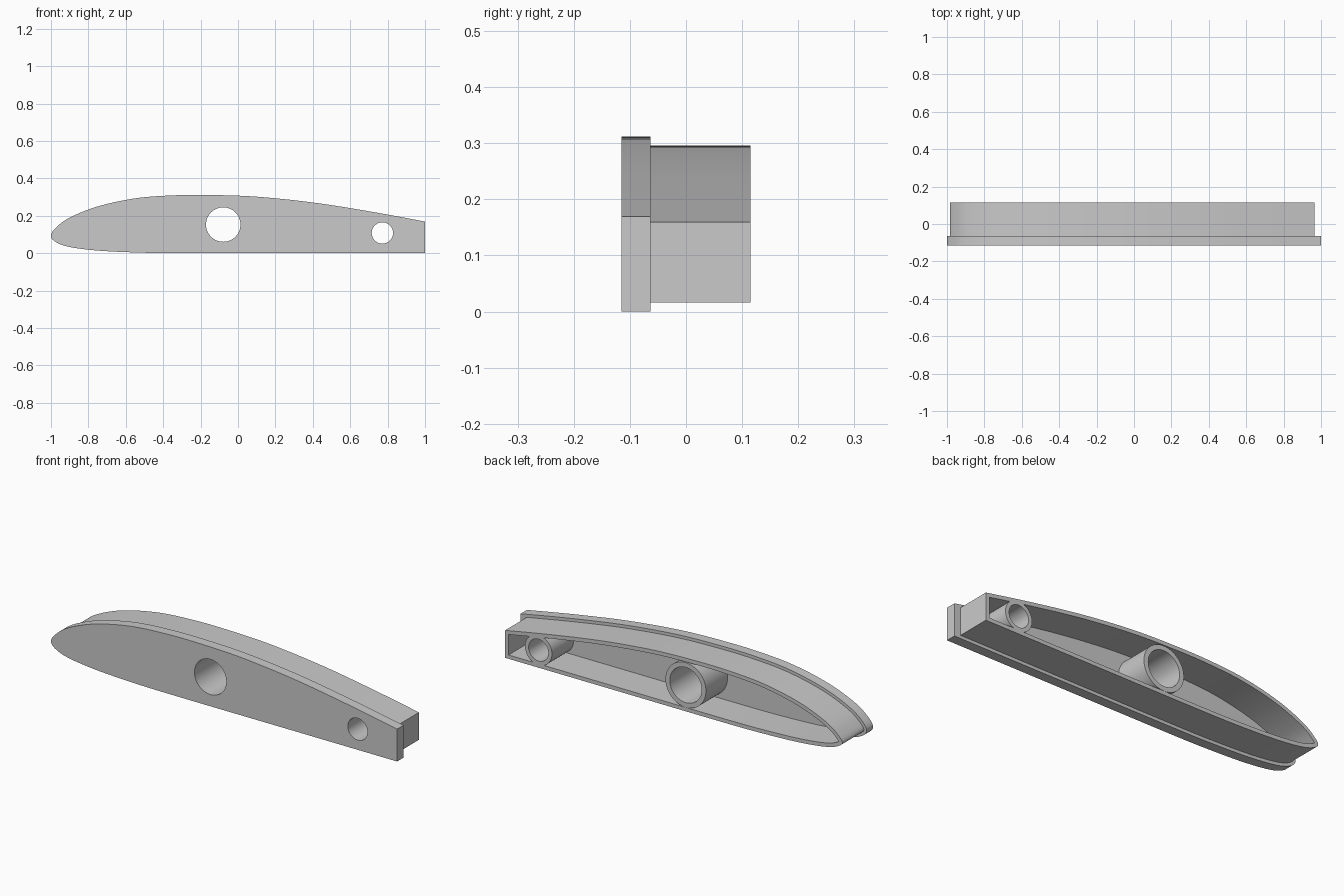
import bpy, bmesh, math
from mathutils import Vector
from mathutils.geometry import intersect_line_line_2d

cube = bpy.data.objects.get("Cube")
if cube:
    bpy.data.objects.remove(cube)

grey = bpy.data.materials.new("plain grey")
grey.use_nodes = True
colour = (0.59, 0.59, 0.59, 1)
grey.diffuse_color = colour
grey.node_tree.nodes["Principled BSDF"].inputs["Base Color"].default_value = colour

FRONT, STEP, BACK = -0.115, -0.063, 0.115

# Aerofoil control points: along the bottom, round the nose, back over the top
CONTROL = [(1.2, 0), (0.4, 0), (-0.3, 0), (-0.55, 0.004), (-0.75, 0.014), (-0.9, 0.033),
           (-0.975, 0.06), (-1, 0.093), (-0.975, 0.135), (-0.9, 0.19), (-0.75, 0.25),
           (-0.55, 0.293), (-0.35, 0.309), (-0.15, 0.311), (0.1, 0.302), (0.4, 0.271),
           (0.7, 0.224), (1, 0.169), (1.2, 0.13)]


def smooth_curve(points, steps=8):
    """Catmull-Rom curve through the control points."""
    p = [Vector(q) for q in points]
    p = [2 * p[0] - p[1]] + p + [2 * p[-1] - p[-2]]
    out = []
    for a, b, c, d in zip(p, p[1:], p[2:], p[3:]):
        for i in range(steps):
            t = i / steps
            out.append(0.5 * (2 * b + (c - a) * t + (2 * a - 5 * b + 4 * c - d) * t * t
                              + (3 * b - a - 3 * c + d) * t ** 3))
    return out + [p[-2]]


CURVE = smooth_curve(CONTROL)


def trim_loop(pts):
    """Cut off the loop where an inset curve crosses itself at the nose."""
    for i in range(len(pts) - 3):
        for j in range(len(pts) - 2, i + 1, -1):
            hit = intersect_line_line_2d(pts[i], pts[i + 1], pts[j], pts[j + 1])
            if hit:
                return pts[:i + 1] + [hit] + pts[j + 1:]
    return pts


def aerofoil(inset, tail):
    """Outline moved inwards by inset and cut square at x = tail."""
    pts = []
    for i, p in enumerate(CURVE):
        t = (CURVE[min(i + 1, len(CURVE) - 1)] - CURVE[max(i - 1, 0)]).normalized()
        pts.append(p + Vector((t.y, -t.x)) * inset)
    pts = trim_loop(pts)
    out = []
    for a, b in zip(pts, pts[1:]):
        if (a.x > tail) != (b.x > tail):
            out.append(a.lerp(b, (tail - a.x) / (b.x - a.x)))
        if b.x < tail - 0.001:
            out.append(b)
    return out


def circle(x, z, r, n=64):
    return [Vector((x + r * math.cos(i * math.tau / n), z + r * math.sin(i * math.tau / n)))
            for i in range(n)]


def prism(name, outline, y0, y1):
    """Closed solid between two copies of an outline in the xz plane."""
    bm = bmesh.new()
    near, far = [[bm.verts.new((p.x, y, p.y)) for p in outline] for y in (y0, y1)]
    bm.faces.new(near)
    bm.faces.new(far[::-1])
    for i in range(len(outline)):
        bm.faces.new((near[i], near[i - 1], far[i - 1], far[i]))
    bmesh.ops.recalc_face_normals(bm, faces=bm.faces)
    mesh = bpy.data.meshes.new(name)
    bm.to_mesh(mesh)
    bm.free()
    mesh.materials.append(grey)
    obj = bpy.data.objects.new(name, mesh)
    bpy.context.collection.objects.link(obj)
    return obj


def combine(target, tool, operation):
    """Apply a boolean and remove the helper."""
    mod = target.modifiers.new(operation.lower(), "BOOLEAN")
    mod.operation, mod.solver, mod.object = operation, "EXACT", tool
    mod.use_self = True
    bpy.context.view_layer.objects.active = target
    bpy.ops.object.modifier_apply(modifier=mod.name)
    bpy.data.objects.remove(tool)


# Flange plate with the plug behind it
rib = prism("wing_rib_cap", aerofoil(0, 1), FRONT, STEP)
combine(rib, prism("plug", aerofoil(0.016, 0.965), STEP - 0.02, BACK), "UNION")

# Spar tubes: x, z, bore radius, outer radius
TUBES = [(-0.079, 0.153, 0.092, 0.117), (0.772, 0.108, 0.057, 0.078)]

# Hollow the plug, leaving the tubes standing in the cavity
cavity = prism("cavity", aerofoil(0.036, 0.945), STEP, BACK + 0.1)
for x, z, bore, outer in TUBES:
    combine(cavity, prism("tube", circle(x, z, outer), STEP - 0.1, BACK + 0.2), "DIFFERENCE")
combine(rib, cavity, "DIFFERENCE")
for x, z, bore, outer in TUBES:
    combine(rib, prism("bore", circle(x, z, bore), FRONT - 0.1, BACK + 0.1), "DIFFERENCE")

bpy.ops.object.select_all(action="DESELECT")
rib.select_set(True)
bpy.context.view_layer.objects.active = rib
bpy.ops.object.shade_smooth_by_angle(angle=math.radians(30))
